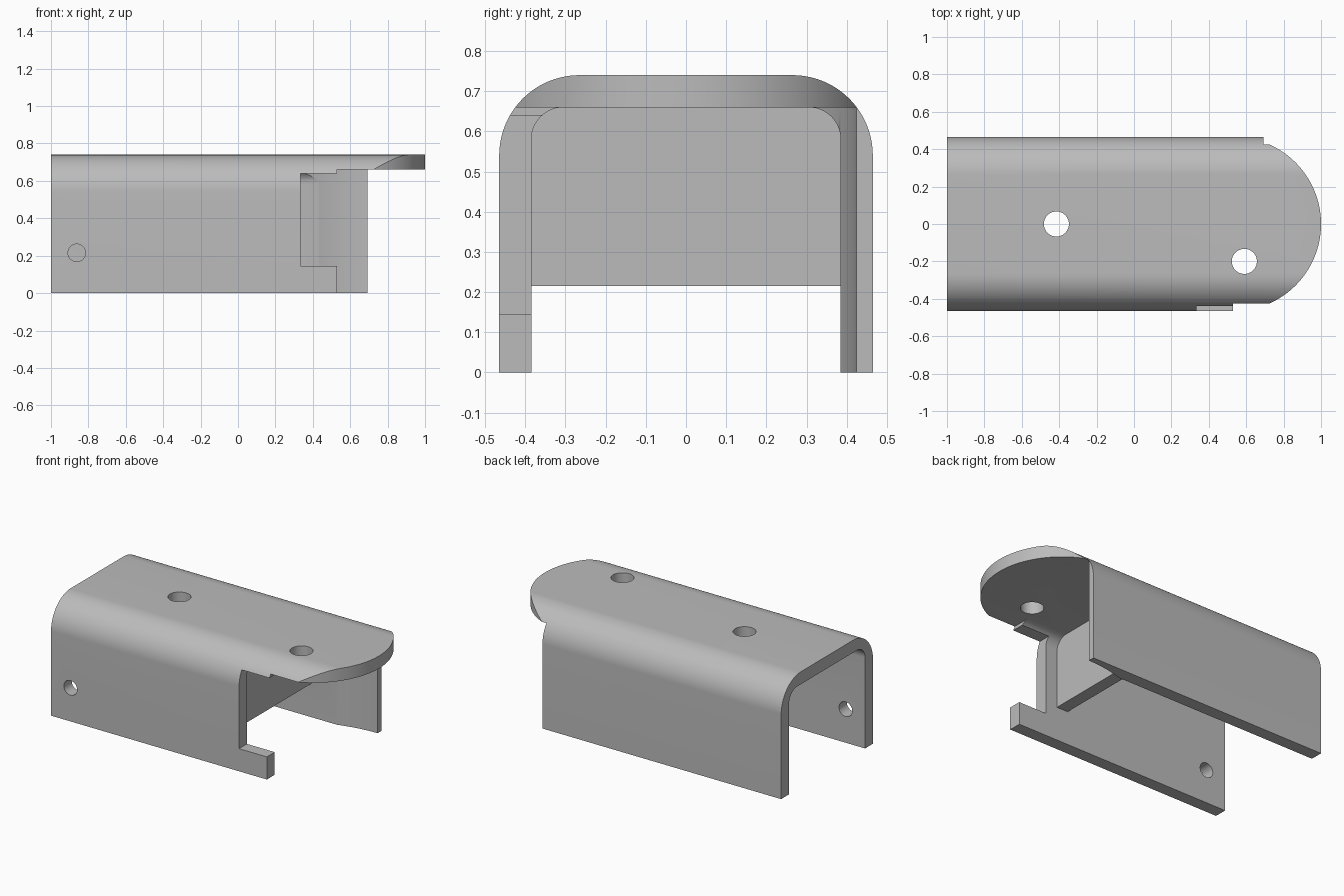
import bpy, bmesh
from math import sin, cos, pi, radians, sqrt
from mathutils import Vector

cube = bpy.data.objects.get("Cube")
if cube:
    bpy.data.objects.remove(cube, do_unlink=True)

grey = bpy.data.materials.new("plain_grey")
grey.use_nodes = True
grey.diffuse_color = (0.5, 0.5, 0.5, 1)
grey.node_tree.nodes["Principled BSDF"].inputs["Base Color"].default_value = (0.5, 0.5, 0.5, 1)


def prism(name, points, offset):
    """Extrude a closed outline of 3D points along an offset."""
    bm = bmesh.new()
    face = bm.faces.new([bm.verts.new(p) for p in points])
    new = bmesh.ops.extrude_face_region(bm, geom=[face])["geom"]
    bmesh.ops.translate(bm, vec=Vector(offset),
                        verts=[v for v in new if isinstance(v, bmesh.types.BMVert)])
    bmesh.ops.recalc_face_normals(bm, faces=bm.faces)
    mesh = bpy.data.meshes.new(name)
    bm.to_mesh(mesh)
    bm.free()
    mesh.materials.append(grey)
    obj = bpy.data.objects.new(name, mesh)
    bpy.context.collection.objects.link(obj)
    return obj


def box(name, x0, x1, y0, y1, z0, z1):
    return prism(name, [(x0, y0, z0), (x1, y0, z0), (x1, y1, z0), (x0, y1, z0)],
                 (0, 0, z1 - z0))


def arc(cx, cy, r, start, end, steps):
    angles = [radians(start + (end - start) * i / steps) for i in range(steps + 1)]
    return [(cx + r * cos(a), cy + r * sin(a)) for a in angles]


def boolean(target, cutter, operation="DIFFERENCE"):
    cutter.hide_render = True
    cutter.hide_set(True)
    mod = target.modifiers.new(cutter.name, "BOOLEAN")
    mod.operation, mod.object, mod.solver = operation, cutter, "EXACT"


# U-shaped channel with rounded upper corners
half = [(0.465, 0)] + arc(0.265, 0.54, 0.2, 0, 90, 20)
inner = arc(0.305, 0.58, 0.08, 90, 0, 14) + [(0.385, 0)]
outline = half + [(-y, z) for y, z in reversed(half)]
outline += [(-y, z) for y, z in reversed(inner)] + inner
channel = prism("channel_bracket", [(-1, y, z) for y, z in outline], (2, 0, 0))

# Rounded nose of the top plate
nose = [(x, y) for x, y in arc(0.535, 0, 0.465, -90, 90, 90) if x > 0.69]
plan = [(-1.2, -0.6), (0.692, -0.6)] + nose + [(0.692, 0.6), (-1.2, 0.6)]
boolean(channel, prism("nose_outline", [(x, y, -0.2) for x, y in plan], (0, 0, 1.2)),
        "INTERSECT")

# Shortened side walls and the notch in the front wall
boolean(channel, box("back_wall_end_cutter", 0.692, 1.2, 0, 0.7, -0.1, 0.66))
boolean(channel, box("front_wall_end_cutter", 0.53, 1.2, -0.7, 0.01, -0.1, 0.66))
boolean(channel, box("notch_cutter", 0.333, 0.6, -0.7, -0.1, 0.145, 0.64))

# Curved relief thinning the inside of the back wall
xs = [0.255 + 0.535 * i / 24 for i in range(25)]
relief = [(x, -0.485 + sqrt(0.91 ** 2 - (x - 0.7) ** 2)) for x in xs]
relief += [(0.79, 0.1), (0.255, 0.1)]
boolean(channel, prism("relief_cutter", [(x, y, -0.1) for x, y in relief], (0, 0, 0.76)))

# Two holes through the top and one through the front wall
for i, (x, y) in enumerate([(-0.415, 0), (0.59, -0.2)]):
    ring = [(px, py, 0.5) for px, py in arc(x, y, 0.067, 0, 352.5, 47)]
    boolean(channel, prism(f"top_hole_cutter_{i + 1}", ring, (0, 0, 0.5)))
ring = [(px, -0.6, pz) for px, pz in arc(-0.862, 0.215, 0.047, 0, 350, 35)]
boolean(channel, prism("side_hole_cutter", ring, (0, 0.4, 0)))

# Cross wall inside the channel, joined to it
boolean(channel, box("cross_wall", 0.17, 0.25, -0.4, 0.4, 0.215, 0.67), "UNION")

# Bake the cuts, then shade smoothly with sharp edges kept
bpy.context.view_layer.update()
graph = bpy.context.evaluated_depsgraph_get()
baked = bpy.data.meshes.new_from_object(channel.evaluated_get(graph))
channel.modifiers.clear()
channel.data = baked
for mod_obj in list(bpy.context.collection.objects):
    if mod_obj.hide_render and mod_obj.type == "MESH":
        bpy.data.objects.remove(mod_obj, do_unlink=True)
bpy.ops.object.select_all(action="DESELECT")
channel.select_set(True)
bpy.context.view_layer.objects.active = channel
bpy.ops.object.shade_smooth_by_angle(angle=radians(25))
